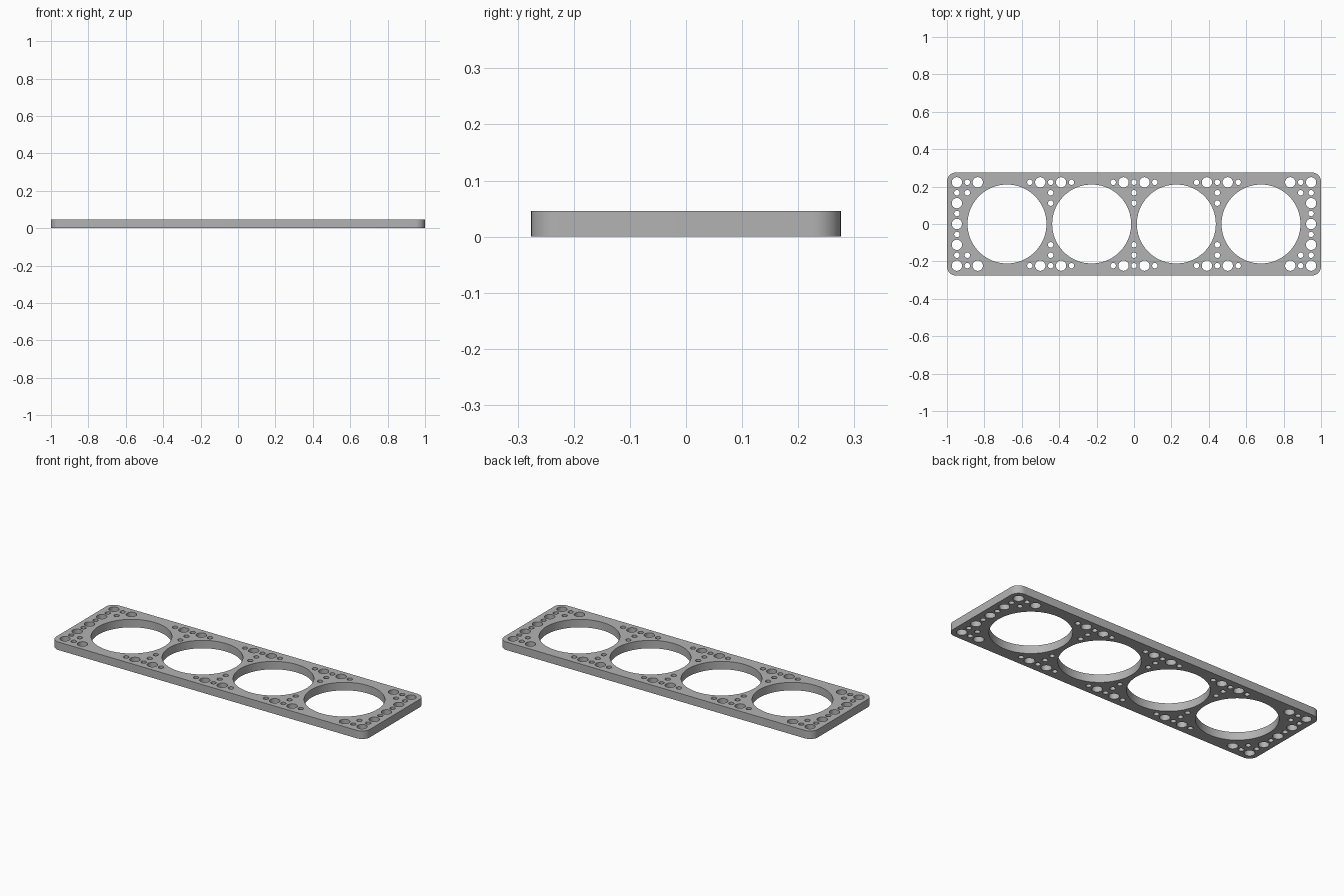
import bpy, bmesh, math

if "Cube" in bpy.data.objects:
    bpy.data.objects.remove(bpy.data.objects["Cube"])

HALF_X, HALF_Y, THICK, CORNER = 1.0, 0.276, 0.046, 0.05
PITCH = 0.0557                       # grid the small holes sit on
BIG_R, BOLT_R, PIN_R = 0.211, 0.0275, 0.0145

metal = bpy.data.materials.new("grey metal")
metal.use_nodes = True
grey = (0.45, 0.45, 0.45, 1)
metal.diffuse_color = grey
metal.node_tree.nodes["Principled BSDF"].inputs["Base Color"].default_value = grey

bm = bmesh.new()


def loop(points):
    verts = [bm.verts.new((x, y, 0)) for x, y in points]
    for a, b in zip(verts, verts[1:] + verts[:1]):
        bm.edges.new((a, b))


def arc(x, y, r, start, sweep, n):
    return [(x + r * math.cos(start + sweep * i / n),
             y + r * math.sin(start + sweep * i / n)) for i in range(n + 1)]


def hole(x, y, r, n):
    loop(arc(x, y, r, 0, math.tau, n)[:-1])


# Rounded outline
outline = []
for q, (sx, sy) in enumerate([(1, 1), (-1, 1), (-1, -1), (1, -1)]):
    outline += arc(sx * (HALF_X - CORNER), sy * (HALF_Y - CORNER), CORNER,
                   q * math.pi / 2, math.pi / 2, 10)
loop(outline)

# Four large openings
for i in range(4):
    hole((i - 1.5) * 0.4527, 0, BIG_R, 96)

# Bolt and pin holes, as grid positions
bolts, pins = set(), set()
for sy in (-1, 1):
    for centre in (-8, 0, 8):
        bolts |= {(centre + d, 4 * sy) for d in (-1, 1)}
        pins |= {(centre + d, 4 * sy) for d in (-2, 0, 2)}
        pins |= {(centre, row * sy) for row in (2, 3)}
    for sx in (-1, 1):
        bolts |= {(17 * sx, row * sy) for row in (0, 2, 4)} | {(15 * sx, 4 * sy)}
        pins |= {(17 * sx, row * sy) for row in (1, 3)}
        pins |= {(16 * sx, row * sy) for row in (3, 4)}
for spots, radius, sides in ((bolts, BOLT_R, 32), (pins, PIN_R, 24)):
    for cx, cy in sorted(spots):
        hole(cx * PITCH, cy * PITCH, radius, sides)

# Fill the sheet and give it thickness
bmesh.ops.triangle_fill(bm, edges=bm.edges[:], use_beauty=True)
result = bmesh.ops.extrude_face_region(bm, geom=bm.faces[:], use_keep_orig=True)
top = [g for g in result["geom"] if isinstance(g, bmesh.types.BMVert)]
bmesh.ops.translate(bm, verts=top, vec=(0, 0, THICK))
bmesh.ops.recalc_face_normals(bm, faces=bm.faces[:])

mesh = bpy.data.meshes.new("perforated_plate")
bm.to_mesh(mesh)
bm.free()
mesh.materials.append(metal)
plate = bpy.data.objects.new("perforated_plate", mesh)
bpy.context.collection.objects.link(plate)
bpy.ops.object.select_all(action="DESELECT")
plate.select_set(True)
bpy.context.view_layer.objects.active = plate
bpy.ops.object.shade_smooth_by_angle(angle=math.radians(30))
